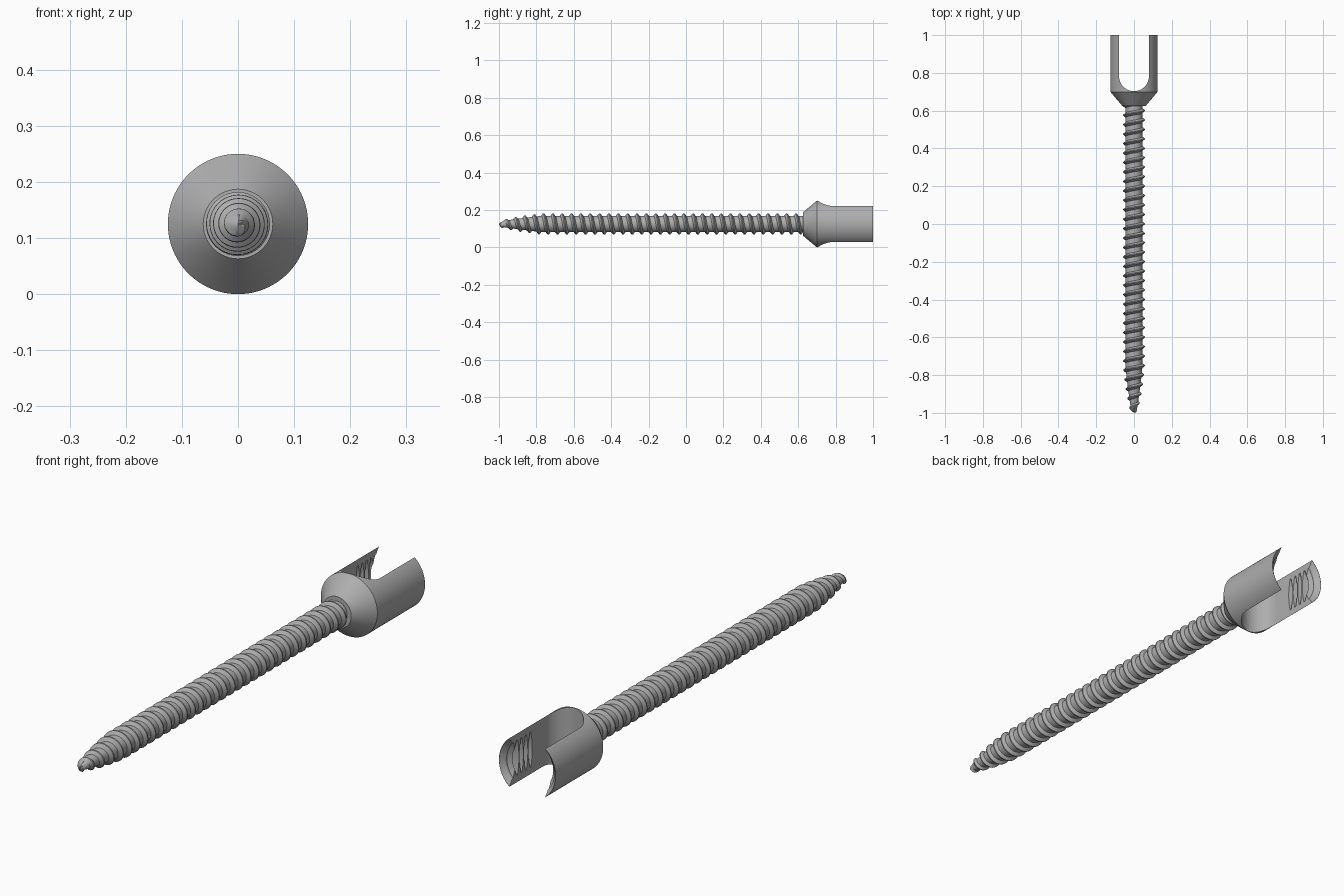
import bpy, bmesh, math
from math import sin, cos, pi, tau

cube = bpy.data.objects.get("Cube")
if cube:
    bpy.data.objects.remove(cube, do_unlink=True)

AXIS_Z = 0.125      # height of the screw axis
HEAD_R = 0.125
SLOT_R = 0.079

steel = bpy.data.materials.new("brushed_steel")
steel.use_nodes = True
steel.diffuse_color = (0.42, 0.42, 0.42, 1)
steel.node_tree.nodes["Principled BSDF"].inputs["Base Color"].default_value = (0.42, 0.42, 0.42, 1)


def make_object(name, bm):
    bmesh.ops.remove_doubles(bm, verts=bm.verts, dist=1e-5)
    bmesh.ops.recalc_face_normals(bm, faces=bm.faces)
    mesh = bpy.data.meshes.new(name)
    bm.to_mesh(mesh)
    bm.free()
    mesh.materials.append(steel)
    obj = bpy.data.objects.new(name, mesh)
    bpy.context.collection.objects.link(obj)
    return obj


def lathe(name, profile, sides=96):
    """Revolve (y, radius) points about the screw axis."""
    bm = bmesh.new()
    rings = [[bm.verts.new((r * sin(tau * i / sides), y, AXIS_Z + r * cos(tau * i / sides)))
              for i in range(sides)] for y, r in profile]
    for a, b in zip(rings, rings[1:]):
        for i in range(sides):
            k = (i + 1) % sides
            bm.faces.new((a[i], a[k], b[k], b[i]))
    bm.faces.new(rings[0])
    bm.faces.new(rings[-1])
    return make_object(name, bm)


def activate(obj):
    bpy.ops.object.select_all(action='DESELECT')
    obj.select_set(True)
    bpy.context.view_layer.objects.active = obj


def cut(target, cutter):
    cutter.hide_render = True
    mod = target.modifiers.new("cut", 'BOOLEAN')
    mod.operation = 'DIFFERENCE'
    mod.solver = 'EXACT'
    mod.object = cutter
    activate(target)
    bpy.ops.object.modifier_apply(modifier=mod.name)
    bpy.data.objects.remove(cutter, do_unlink=True)


# Forked head: cone and cylinder
head = lathe("forked_head", [(0.625, 0.062), (0.70, HEAD_R), (1.0, HEAD_R)])

# U-shaped slot running vertically through the head
bm = bmesh.new()
outline = [(SLOT_R * cos(pi + pi * i / 32), 0.782 + SLOT_R * sin(pi + pi * i / 32)) for i in range(33)]
outline += [(SLOT_R, 1.2), (-SLOT_R, 1.2)]
base = bm.faces.new([bm.verts.new((x, y, -0.1)) for x, y in outline])
top = bmesh.ops.extrude_face_region(bm, geom=[base])
bmesh.ops.translate(bm, vec=(0, 0, 0.5), verts=[v for v in top["geom"] if isinstance(v, bmesh.types.BMVert)])
cut(head, make_object("slot_cutter", bm))

# Internal thread grooves and flared mouth
bore = [(0.84, 0.07)]
for n in range(5):
    y = 0.855 + 0.028 * n
    for dy, r in ((0, 0.076), (0.01, 0.106), (0.016, 0.106), (0.026, 0.076)):
        bore.append((y + dy, max(r, 0.124 - (1 - y - dy) * 0.98)))
bore += [(1.0, 0.1242), (1.05, 0.1242)]
cut(head, lathe("bore_cutter", bore))


# Threaded shank: a helical strip whose turns join each other
PITCH, STEPS, START, END = 0.05, 40, -1.0, 0.632
TOOTH = [(0, 0), (0.52, 0), (0.72, 1), (0.82, 1), (1, 0)]   # share of pitch, share of depth


def shank_radius(y, depth):
    t = min(1, max(0, (y - START) / 0.23))
    core = 0.012 + 0.032 * t ** 0.85
    rounding = min(1, max(0, (y - START) / 0.014)) ** 0.5
    return (core + 0.013 * depth * min(1, 0.45 + t)) * rounding


bm = bmesh.new()
turns = int((END - START) / PITCH) + 3
rows = []
for i in range(turns * STEPS + 1):
    a = tau * i / STEPS
    row = []
    for share, depth in TOOTH:
        y = START - PITCH + PITCH * (i / STEPS + share)
        y = min(END, max(START, y))
        r = shank_radius(y, depth)
        row.append(bm.verts.new((r * sin(a), y, AXIS_Z + r * cos(a))))
    rows.append(row)
for a, b in zip(rows, rows[1:]):
    for j in range(len(TOOTH) - 1):
        quad = (a[j], a[j + 1], b[j + 1], b[j])
        ys = [v.co.y for v in quad]
        if max(ys) > START and min(ys) < END:
            bm.faces.new(quad)
bmesh.ops.delete(bm, geom=[v for v in bm.verts if not v.link_faces], context='VERTS')
shank = make_object("threaded_shank", bm)

for obj in (head, shank):
    activate(obj)
    bpy.ops.object.shade_smooth_by_angle(angle=math.radians(30))
